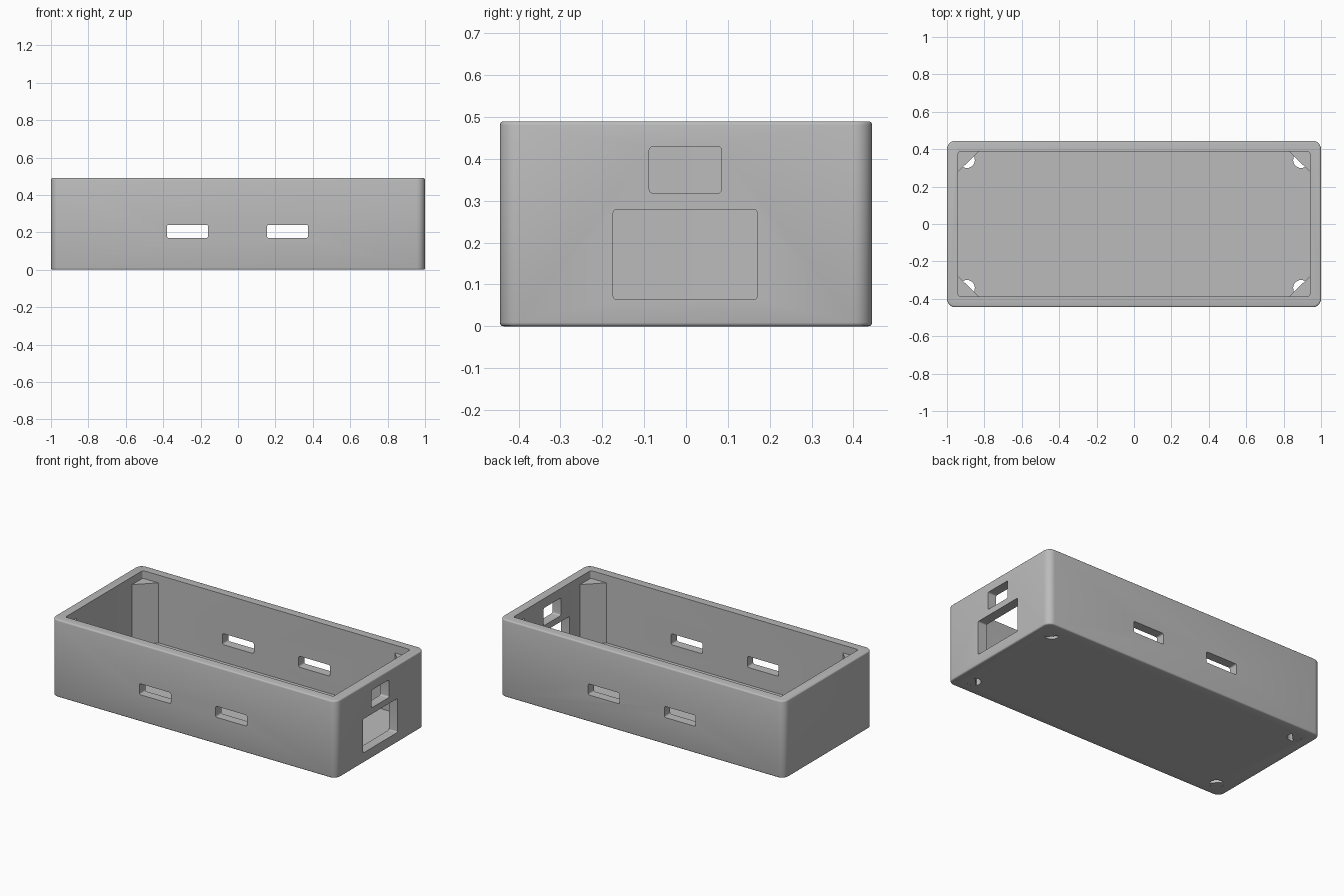
import bpy, bmesh
from mathutils import Vector

old = bpy.data.objects.get("Cube")
if old:
    bpy.data.objects.remove(old)

grey = bpy.data.materials.new("plain grey")
grey.use_nodes = True
GREY = (0.5, 0.5, 0.5, 1)
grey.diffuse_color = GREY
grey.node_tree.nodes["Principled BSDF"].inputs["Base Color"].default_value = GREY


def finish(name, bm):
    bmesh.ops.recalc_face_normals(bm, faces=bm.faces)
    mesh = bpy.data.meshes.new(name)
    bm.to_mesh(mesh)
    bm.free()
    mesh.materials.append(grey)
    obj = bpy.data.objects.new(name, mesh)
    bpy.context.collection.objects.link(obj)
    return obj


def box(name, low, high, axis=None, radius=0.0, rim=0.0):
    """Box between two corners; edges along axis are rounded, then the rims across it."""
    low, high = Vector(low), Vector(high)
    bm = bmesh.new()
    bmesh.ops.create_cube(bm, size=1)
    for v in bm.verts:
        v.co = (low + high) / 2 + v.co * (high - low)
    if axis is not None:
        along = [e for e in bm.edges
                 if abs((e.verts[0].co - e.verts[1].co)[axis]) > 1e-4]
        bmesh.ops.bevel(bm, geom=along, offset=radius, segments=6,
                        affect='EDGES', profile=0.5)
    if rim:
        ends = [e for e in bm.edges
                if abs((e.verts[0].co - e.verts[1].co)[axis]) < 1e-4]
        bmesh.ops.bevel(bm, geom=ends, offset=rim, segments=3,
                        affect='EDGES', profile=0.5)
    return finish(name, bm)


def cut(target, cutter):
    mod = target.modifiers.new(cutter.name, 'BOOLEAN')
    mod.operation = 'DIFFERENCE'
    mod.solver = 'EXACT'
    mod.object = cutter
    cutter.hide_render = True
    bpy.context.view_layer.objects.active = target
    bpy.ops.object.modifier_apply(modifier=mod.name)
    bpy.data.objects.remove(cutter)


# Open tray with rounded outer corners
IN_X, IN_Y, FLOOR = 0.94, 0.387, 0.06
case = box("case", (-1, -0.445, 0), (1, 0.445, 0.49), 2, 0.045, 0.009)
cut(case, box("cavity", (-IN_X, -IN_Y, FLOOR), (IN_X, IN_Y, 0.6), 2, 0.012))

# Pairs of slots through the front and back walls
for x in (-0.27, 0.265):
    cut(case, box("slot", (x - 0.11, -0.6, 0.17), (x + 0.11, 0.6, 0.24), 1, 0.01))

# Two ports in the left end wall
cut(case, box("small_port", (0.8, -0.088, 0.318), (1.1, 0.085, 0.43), 0, 0.01))
cut(case, box("large_port", (0.8, -0.174, 0.064), (1.1, 0.17, 0.279), 0, 0.008))

# Triangular corner posts, with a screw hole half covered by each
LEG_X, LEG_Y, POST_TOP = 0.11, 0.107, 0.44
for sx in (-1, 1):
    for sy in (-1, 1):
        bm = bmesh.new()
        mid = (sx * (IN_X - LEG_X / 2), sy * (IN_Y - LEG_Y / 2))
        bmesh.ops.create_cone(bm, segments=32, radius1=0.042, radius2=0.042,
                              depth=0.3, cap_ends=True)
        bmesh.ops.translate(bm, verts=bm.verts, vec=(mid[0] + sx * 0.008, mid[1] + sy * 0.008, 0))
        cut(case, finish("screw_hole", bm))

        bm = bmesh.new()
        corners = [(IN_X + 0.01, IN_Y + 0.01), (IN_X + 0.01, IN_Y - LEG_Y),
                   (IN_X, IN_Y - LEG_Y), (IN_X - LEG_X, IN_Y),
                   (IN_X - LEG_X, IN_Y + 0.01)]
        base = bm.faces.new([bm.verts.new((sx * x, sy * y, 0.0005)) for x, y in corners])
        top = bmesh.ops.extrude_face_region(bm, geom=[base])["geom"]
        bmesh.ops.translate(bm, vec=(0, 0, POST_TOP),
                            verts=[g for g in top if isinstance(g, bmesh.types.BMVert)])
        side = ("back" if sy > 0 else "front") + ("_left" if sx > 0 else "_right")
        finish(side + "_corner_post", bm)

# Smooth rounded edges, crisp corners
bpy.ops.object.select_all(action='DESELECT')
case.select_set(True)
bpy.context.view_layer.objects.active = case
bpy.ops.object.shade_smooth_by_angle(angle=0.6)
